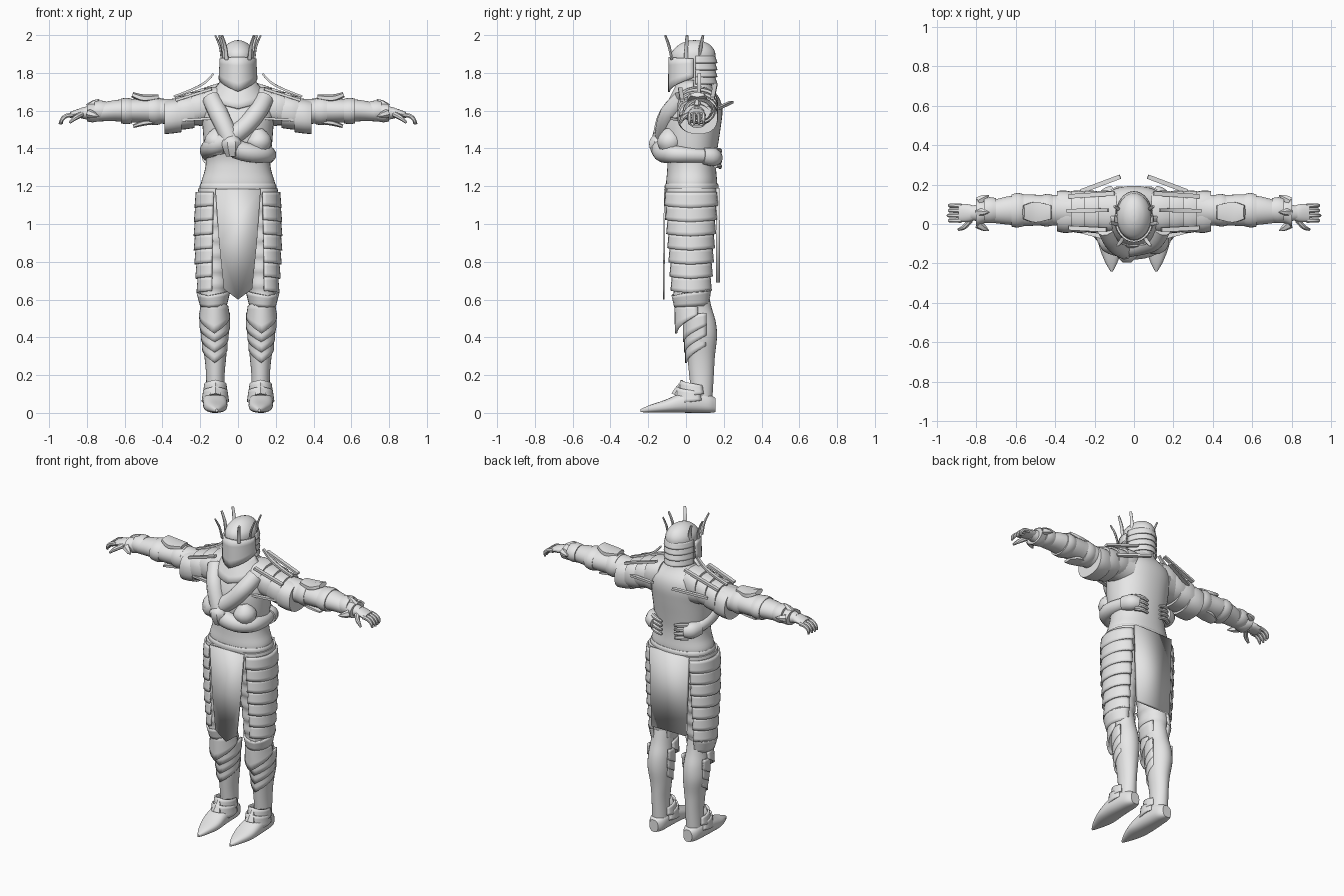
import bpy, bmesh, math
from mathutils import Vector

metal = bpy.data.materials.new("plain grey")
metal.diffuse_color = (0.8, 0.8, 0.8, 1)


def finish(name, bm, mirror=False, thick=0):
    bmesh.ops.recalc_face_normals(bm, faces=bm.faces)
    me = bpy.data.meshes.new(name)
    bm.to_mesh(me)
    bm.free()
    me.materials.append(metal)
    ob = bpy.data.objects.new(name, me)
    bpy.context.collection.objects.link(ob)
    if thick:
        m = ob.modifiers.new("thickness", 'SOLIDIFY')
        m.thickness, m.offset = thick, 0
    if mirror:
        ob.modifiers.new("mirror", 'MIRROR').use_mirror_merge = False
    return ob


def resample(rows, steps):
    """Catmull-Rom curve through rows of numbers."""
    rows = [Vector(r) for r in rows]
    out = []
    for i in range(len(rows) - 1):
        p0, p1, p2 = rows[max(i - 1, 0)], rows[i], rows[i + 1]
        p3 = rows[min(i + 2, len(rows) - 1)]
        for s in range(steps):
            t = s / steps
            out.append(p1 + (p2 - p0) * (t / 2) + (2 * p0 - 5 * p1 + 4 * p2 - p3) * (t * t / 2)
                       + (3 * p1 - p0 - 3 * p2 + p3) * (t ** 3 / 2))
    return out + [rows[-1]]


def skin(name, loops, mirror=False):
    bm = bmesh.new()
    vs = [[bm.verts.new(p) for p in loop] for loop in loops]
    n = len(vs[0])
    for a, b in zip(vs, vs[1:]):
        for i in range(n):
            bm.faces.new((a[i], a[(i + 1) % n], b[(i + 1) % n], b[i]))
    bm.faces.new(vs[0])
    bm.faces.new(vs[-1][::-1])
    return finish(name, bm, mirror)


def loft(name, rings, axis='z', mirror=False, n=28, steps=4, power=2.0):
    """Ring = position on axis, two centre values, two radii."""
    loops = []
    for t, ca, cb, ra, rb in resample(rings, steps):
        loop = []
        for i in range(n):
            c, s = math.cos(2 * math.pi * i / n), math.sin(2 * math.pi * i / n)
            a = ca + ra * math.copysign(abs(c) ** (2 / power), c)
            b = cb + rb * math.copysign(abs(s) ** (2 / power), s)
            loop.append({'x': (t, a, b), 'y': (a, t, b), 'z': (a, b, t)}[axis])
        loops.append(loop)
    return skin(name, loops, mirror)


def tube(name, pts, mirror=False, n=12, steps=4, flat=1.0, up=(0, 0, 1)):
    """Sweep along points (x, y, z, radius)."""
    path = resample(pts, steps)
    loops = []
    for i, p in enumerate(path):
        t = (path[min(i + 1, len(path) - 1)] - path[max(i - 1, 0)]).to_3d().normalized()
        u = t.cross(Vector(up)).normalized()
        v = u.cross(t)
        loops.append([p.to_3d() + p[3] * (u * math.cos(a) + v * flat * math.sin(a))
                      for a in (2 * math.pi * (k + .5) / n for k in range(n))])
    return skin(name, loops, mirror)


def shell(name, c, r_top, r_bot, arc, z_top, z_bot, v_top=0, v_bot=0, mirror=False, thick=.01):
    """Curved plate; arc in degrees from the front towards +x, v_* lift the ends."""
    bm, rows, cols, grid = bmesh.new(), 4, 16, []
    for r in range(rows + 1):
        f, row = r / rows, []
        for k in range(cols + 1):
            a = math.radians(arc[0] + (arc[1] - arc[0]) * k / cols)
            e = abs(2 * k / cols - 1)
            rx, ry = (r_top[j] + (r_bot[j] - r_top[j]) * f for j in (0, 1))
            z = (z_top + v_top * e) * (1 - f) + (z_bot + v_bot * e) * f
            row.append(bm.verts.new((c[0] + rx * math.sin(a), c[1] - ry * math.cos(a), z)))
        grid.append(row)
    for a, b in zip(grid, grid[1:]):
        for k in range(cols):
            bm.faces.new((a[k], a[k + 1], b[k + 1], b[k]))
    return finish(name, bm, mirror, thick)


def panel(name, outline, thick):
    bm = bmesh.new()
    bm.faces.new([bm.verts.new(p) for p in outline])
    return finish(name, bm, False, thick)


# Torso, belt and collar
loft("torso", [(1.17, 0, .03, .19, .13), (1.22, 0, .03, .195, .135), (1.28, 0, .03, .177, .13),
               (1.34, 0, .03, .17, .13), (1.42, 0, .025, .18, .145), (1.52, 0, .03, .188, .155),
               (1.6, 0, .045, .195, .148), (1.66, 0, .055, .175, .125), (1.72, 0, .05, .1, .09),
               (1.78, 0, .045, .07, .075)], n=40, power=2.2)
loft("belt", [(1.165, 0, .03, .2, .14), (1.2, 0, .03, .203, .143), (1.215, 0, .03, .197, .137)], n=40, power=2.2)
shell("collar", (0, .05), (.085, .09), (.16, .16), (-85, 85), 1.75, 1.61, .01, .06)

# Head, mask and neck rings
loft("helmet", [(1.72, 0, .045, .075, .09), (1.8, 0, .04, .082, .105), (1.87, 0, .038, .088, .118),
                (1.915, 0, .04, .083, .112), (1.95, 0, .045, .058, .08), (1.968, 0, .045, .028, .04),
                (1.973, 0, .045, .004, .006)])
shell("face_mask", (0, .03), (.092, .118), (.098, .12), (-95, 95), 1.885, 1.7, -.01, .075)
for i in range(4):
    z = 1.74 + i * .037
    shell("neck_guard", (0, .04), (.085, .11), (.09, .122), (95, 265), z + .038, z)
# Crown spikes
for a, b in (((.06, -.075), (.085, -.11)), ((.085, 0), (.12, .005)), ((.075, .07), (.1, .09))):
    tube("crown_spike", [(*a, 1.87, .011), (a[0] * .7 + b[0] * .3, a[1] * .6 + b[1] * .4, 1.94, .011),
                         (*b, 1.998, .008)], True, n=6, flat=.6)

# Outstretched arms
loft("arm", [(.13, .07, 1.6, .1, .09), (.25, .07, 1.6, .085, .075), (.35, .07, 1.595, .08, .068),
             (.45, .07, 1.6, .076, .065), (.55, .07, 1.6, .08, .063), (.65, .068, 1.6, .07, .056),
             (.75, .06, 1.59, .05, .045), (.83, .055, 1.587, .036, .028)], 'x', True)
for i in range(4):
    x = .09 + i * .07
    top = 1.735 - i * .022
    loft("shoulder_plate", [(x, .06, top - .095, .1, .088), (x + .05, .062, top - .1, .108, .09),
                            (x + .09, .065, top - .105, .102, .088)], 'x', True, steps=2, power=2.4)
for x, ry, rz in ((.41, .083, .075), (.56, .088, .07), (.7, .066, .056)):
    loft("arm_band", [(x, .07, 1.598, ry * .92, rz * .92), (x + .03, .07, 1.598, ry, rz),
                      (x + .06, .068, 1.598, ry * .93, rz * .93)], 'x', True, steps=2)
loft("wrist_cuff", [(.735, .06, 1.59, .05, .045), (.77, .06, 1.588, .058, .05),
                    (.8, .058, 1.588, .068, .045)], 'x', True, steps=2)
# Pointed elbow and wrist guards
tube("elbow_guard", [(.42, .06, 1.672, .04), (.5, .06, 1.665, .06), (.56, .06, 1.685, .04)], True, n=6, flat=.35)
tube("elbow_point", [(.44, .06, 1.54, .04), (.5, .06, 1.535, .05), (.555, .06, 1.517, .03)], True, n=6, flat=.3)
for y, z, dy, dz in ((.06, 1.63, 0, .03), (.0, 1.58, -.035, -.01), (.115, 1.6, .03, 0)):
    tube("wrist_point", [(.79, y, z - dz * .5, .024), (.76, y + dy * .6, z + dz * .4, .016),
                         (.735, y + dy, z + dz, .002)], True, n=6, up=(0, 1, .3))
# Hands
loft("palm", [(.8, .055, 1.59, .032, .027), (.84, .055, 1.587, .045, .024),
              (.89, .055, 1.577, .045, .016)], 'x', True, n=16)
for i in range(4):
    y = .018 + i * .025
    e = .945 - .006 * abs(i - 1)
    tube("finger", [(.875, y, 1.578, .013), (.91, y, 1.572, .012), (.932, y, 1.552, .011), (e, y, 1.528, .006)],
         True, n=8, up=(0, 1, 0))
tube("thumb", [(.83, .02, 1.58, .016), (.86, -.015, 1.563, .013), (.89, -.028, 1.537, .007)], True, n=8)

# Flat bars fanning over the shoulders
tube("shoulder_bar", [(.13, .07, 1.795, .012), (.18, .07, 1.745, .014), (.26, .068, 1.705, .014),
                      (.34, .068, 1.675, .012)], True, n=4, flat=.6)
for a, b in (((.07, .24, 1.645), (.27, .165, 1.61)), ((.12, -.075, 1.56), (.29, -.03, 1.55)),
             ((.14, -.03, 1.715), (.33, -.02, 1.655)), ((.1, .155, 1.74), (.33, .14, 1.665))):
    tube("shoulder_bar", [(*a, .016), (*b, .016)], True, n=4, steps=2, flat=.6)

# Folded second pair of arms, wrapped round to the back
tube("folded_arm_outer", [(-.14, -.02, 1.66, .05), (-.1, -.09, 1.58, .052), (-.055, -.125, 1.48, .05),
                          (-.02, -.13, 1.405, .053), (.07, -.12, 1.375, .05), (.145, -.07, 1.37, .047),
                          (.16, .02, 1.365, .042), (.145, .11, 1.36, .036)])
tube("folded_arm_inner", [(.14, -.02, 1.66, .05), (.1, -.085, 1.59, .05), (.03, -.11, 1.51, .05),
                          (-.07, -.115, 1.44, .052), (-.135, -.08, 1.41, .052), (-.16, .02, 1.385, .042),
                          (-.145, .11, 1.36, .036)])
tube("elbow_cap", [(-.04, -.14, 1.475, .02), (-.035, -.145, 1.43, .055), (-.03, -.14, 1.36, .035)], n=8, up=(0, 1, 0))
tube("chest_pad", [(.1, -.085, 1.5, .03), (.11, -.085, 1.44, .07), (.1, -.08, 1.37, .04)], True, up=(0, 1, 0))
tube("folded_palm", [(.155, .09, 1.36, .04), (.135, .14, 1.355, .045), (.1, .163, 1.35, .035)], True, flat=1.1)
for i in range(4):
    z = 1.31 + i * .027
    tube("folded_finger", [(.125, .155, z, .014), (.085, .178, z - .002, .013), (.045, .18, z - .012, .008)],
         True, n=8)

# Padded thighs with overlapping plates
rings = []
for i in range(22):
    f = i / 21
    b = .004 * math.sin(i * math.pi / 1.5)
    swell = .008 * math.sin(f * math.pi)
    rings.append((1.19 - .57 * f, .113 + .014 * f, .03 - .005 * f,
                  .096 - .022 * f + swell + b, .132 - .04 * f + b))
loft("thigh", rings, 'z', True, steps=2)
for i in range(7):
    f = i / 7
    z = 1.17 - .075 * i
    s = .012 * math.sin((f + .1) * math.pi)
    rx, ry = .1 - .022 * f + s, .134 - .04 * f
    shell("thigh_plate", (.115 + .012 * f, .028), (rx, ry), (rx + .007, ry + .007), (8, 168),
          z, z - .085, 0, .012, True)
# Hanging cloths
panel("front_cloth", [(-.12, -.112, 1.185), (.12, -.112, 1.185), (.1, -.116, .9), (.075, -.118, .655),
                      (0, -.118, .6), (-.075, -.118, .655), (-.1, -.116, .9)], .008)
panel("back_cloth", [(-.135, .168, 1.19), (.135, .168, 1.19), (.12, .17, .69), (-.12, .17, .69)], .02)

# Lower legs, knee guards and layered shin plates
loft("lower_leg", [(.08, .12, .085, .048, .055), (.2, .12, .082, .049, .065), (.3, .12, .08, .058, .073),
                   (.4, .125, .08, .07, .084), (.48, .125, .07, .07, .088), (.56, .125, .05, .066, .085),
                   (.64, .127, .03, .072, .088)], 'z', True)
shell("knee_cuff", (.13, .03), (.086, .102), (.066, .088), (-130, 170), .62, .56, .04, .01, True)
shell("knee_cap", (.125, .045), (.068, .1), (.077, .098), (-100, 100), .59, .42, -.03, .1, True, .012)
for i in range(3):
    z = .46 - i * .055
    r = .077 - i * .006
    shell("shin_plate", (.123, .078), (r, r + .012), (r - .002, r + .012), (-110, 110), z + .05, z - .085,
          .02, .09, True)
# Shoes with ankle guards
loft("shoe", [(-.24, .113, .012, .006, .008), (-.19, .115, .022, .033, .02), (-.11, .118, .035, .06, .034),
              (-.03, .122, .052, .064, .051), (.05, .122, .06, .06, .06), (.12, .12, .05, .05, .05),
              (.155, .12, .042, .03, .038)], 'y', True, power=2.5)
for z, r, y in ((.075, .064, .03), (.11, .058, .045)):
    shell("ankle_guard", (.12, y), (r - .004, r + .012), (r + .004, r + .025), (-125, 125), z + .065, z - .03,
          -.03, .02, True)
tube("instep_point", [(.12, -.045, .09, .035), (.12, -.03, .13, .024), (.12, -.02, .175, .002)], True, n=6, up=(0, 1, 0))

bpy.ops.object.select_all(action='SELECT')
bpy.context.view_layer.objects.active = bpy.context.selected_objects[0]
bpy.ops.object.shade_smooth_by_angle(angle=math.radians(40))
